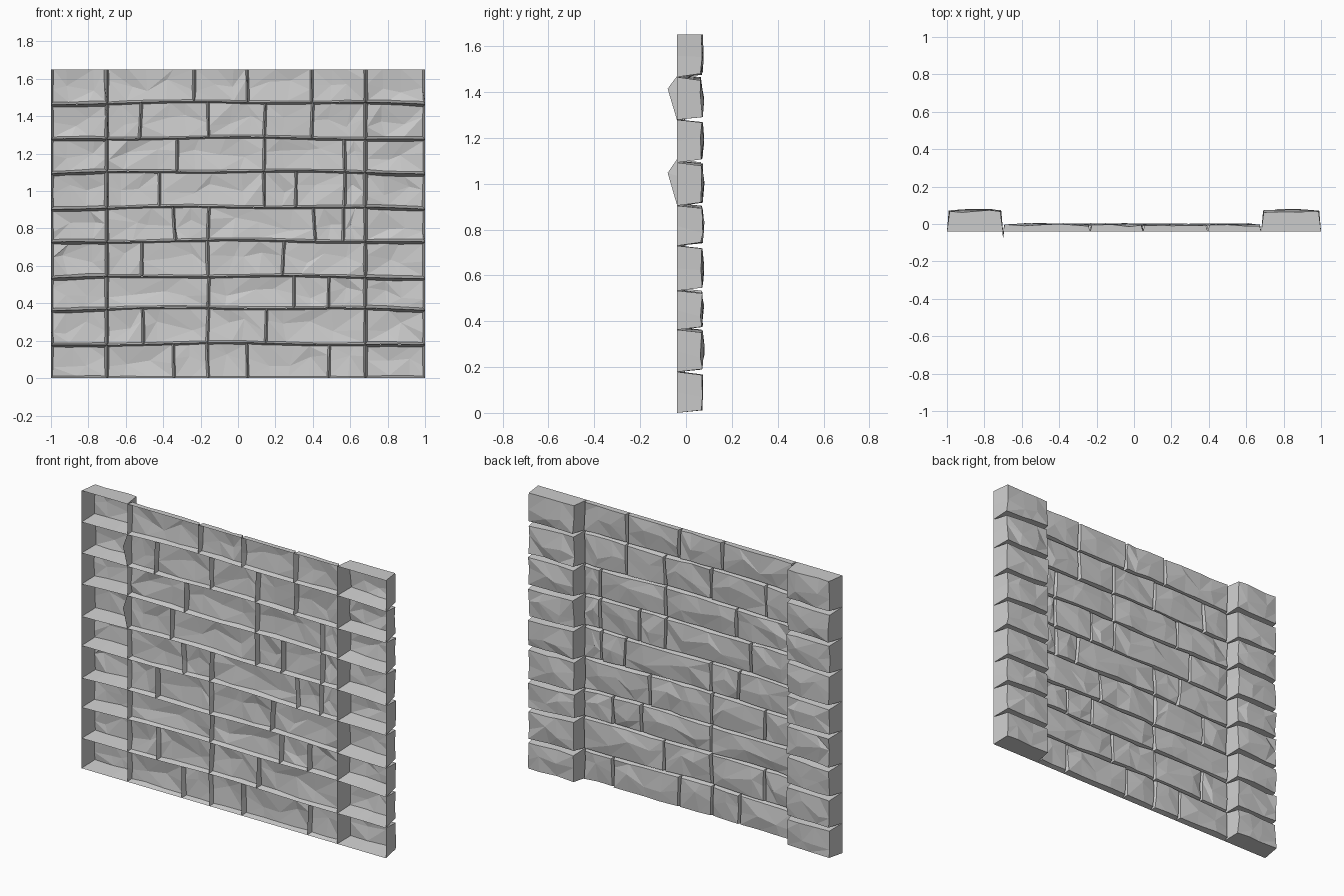
import bpy
import bmesh
import math
import random

random.seed(7)

if "Cube" in bpy.data.objects:
    bpy.data.objects.remove(bpy.data.objects["Cube"])

# One stone colour for everything
stone = bpy.data.materials.new("grey stone")
stone.use_nodes = True
stone.diffuse_color = (0.6, 0.6, 0.6, 1)
stone.node_tree.nodes["Principled BSDF"].inputs["Base Color"].default_value = (0.6, 0.6, 0.6, 1)

RIM = -0.04      # open front plane of the shell
SPIKE = -0.08    # chipped points that stick out of the front
LEVELS = [0, 0.18, 0.37, 0.54, 0.73, 0.91, 1.10, 1.28, 1.47, 1.65]
LEFT, RIGHT = 0.68, -0.70

# Upright joints inside each course, from the bottom up
JOINTS = [
    [-0.34, -0.16, 0.05, 0.49],
    [-0.51, -0.16, 0.15],
    [-0.16, 0.30, 0.48],
    [-0.51, -0.16, 0.24],
    [-0.34, -0.16, 0.41, 0.57],
    [-0.42, 0.14, 0.31, 0.57],
    [-0.33, 0.14, 0.57],
    [-0.52, -0.16, 0.14, 0.40],
    [-0.24, 0.05, 0.39],
]


def level(row, x):
    """Height of a bed joint, gently wavy and lower at the pillars."""
    z = LEVELS[row]
    if 0 < row < len(LEVELS) - 1:
        z += 0.004 * math.sin(6 * x + 2 * row) + 0.007 - 0.012 * x * x
    return z


def mix(a, b, t):
    return a + (b - a) * t


def add_brick(bm, row, start, end, face_y, inset, spike_col=None):
    """Open-fronted brick shell: a rim, tapered sides and a chiselled back face.
    start and end are (bottom x, top x) of the upright joints."""
    width = end[0] - start[0]
    nx = max(2, min(4, round(width / 0.11)))
    nz = 2
    top_row = row == len(LEVELS) - 2
    rim, face = {}, {}
    split = [i / nx for i in range(nx + 1)]
    for i in range(1, nx):
        split[i] += random.uniform(-0.25, 0.25) / nx
    for i in range(nx + 1):
        for j in range(nz + 1):
            u, v = split[i], j / nz
            x = mix(mix(start[0], end[0], u), mix(start[1], end[1], u), v)
            z = mix(level(row, x), level(row + 1, x), v)
            edge_x, edge_z = i in (0, nx), j in (0, nz)
            if edge_x or edge_z:
                y, rz = RIM, z
                if i == spike_col and j == 1:
                    y, rz = SPIKE, z + 0.04
                rim[i, j] = bm.verts.new((x, y, rz))
            # Taper the back face and roughen it
            fx, fz = x, z
            if edge_x:
                fx += (inset if i == 0 else -inset) * random.uniform(0.7, 1.2)
            else:
                fx += random.uniform(-0.02, 0.02)
            if edge_z:
                if not (top_row and j == nz):
                    fz += (inset if j == 0 else -inset) * random.uniform(0.8, 1.2)
            else:
                fz += random.uniform(-0.035, 0.035)
            if edge_x or edge_z:
                fy = face_y - random.uniform(0.004, 0.017)
            else:
                fy = face_y - random.uniform(-0.003, 0.006)
            face[i, j] = bm.verts.new((fx, fy, fz))
    # Chiselled face, each cell split along a random diagonal
    for i in range(nx):
        for j in range(nz):
            a, b, c, d = face[i, j], face[i, j + 1], face[i + 1, j + 1], face[i + 1, j]
            if random.random() < 0.5:
                bm.faces.new((a, b, c))
                bm.faces.new((a, c, d))
            else:
                bm.faces.new((a, b, d))
                bm.faces.new((b, c, d))
    # Tapered sides between rim and face
    ring = [(i, 0) for i in range(nx)] + [(nx, j) for j in range(nz)]
    ring += [(i, nz) for i in range(nx, 0, -1)] + [(0, j) for j in range(nz, 0, -1)]
    for p, q in zip(ring, ring[1:] + ring[:1]):
        bm.faces.new((rim[p], rim[q], face[q], face[p]))


def finish(name, bm):
    mesh = bpy.data.meshes.new(name)
    bm.to_mesh(mesh)
    bm.free()
    mesh.materials.append(stone)
    obj = bpy.data.objects.new(name, mesh)
    bpy.context.collection.objects.link(obj)


def slanted(x):
    return (x + random.uniform(-0.007, 0.007), x + random.uniform(-0.007, 0.007))


# Thin wall courses between the pillars
for row, joints in enumerate(JOINTS):
    bm = bmesh.new()
    edges = [(RIGHT, RIGHT)] + [slanted(x) for x in joints] + [(LEFT, LEFT)]
    for n, (start, end) in enumerate(zip(edges, edges[1:])):
        chipped = 0 if n == 0 and row in (5, 7) else None
        add_brick(bm, row, start, end, 0.002, 0.009, chipped)
    finish(f"wall_course_{row + 1}", bm)

# Deep end pillars, one block per course
for name, x0, x1 in (("right_pillar", -1, RIGHT), ("left_pillar", LEFT, 1)):
    bm = bmesh.new()
    for row in range(len(JOINTS)):
        chipped = 3 if x0 < 0 and row in (5, 7) else None
        add_brick(bm, row, (x0, x0), (x1, x1), 0.078, 0.013, chipped)
    finish(name, bm)
